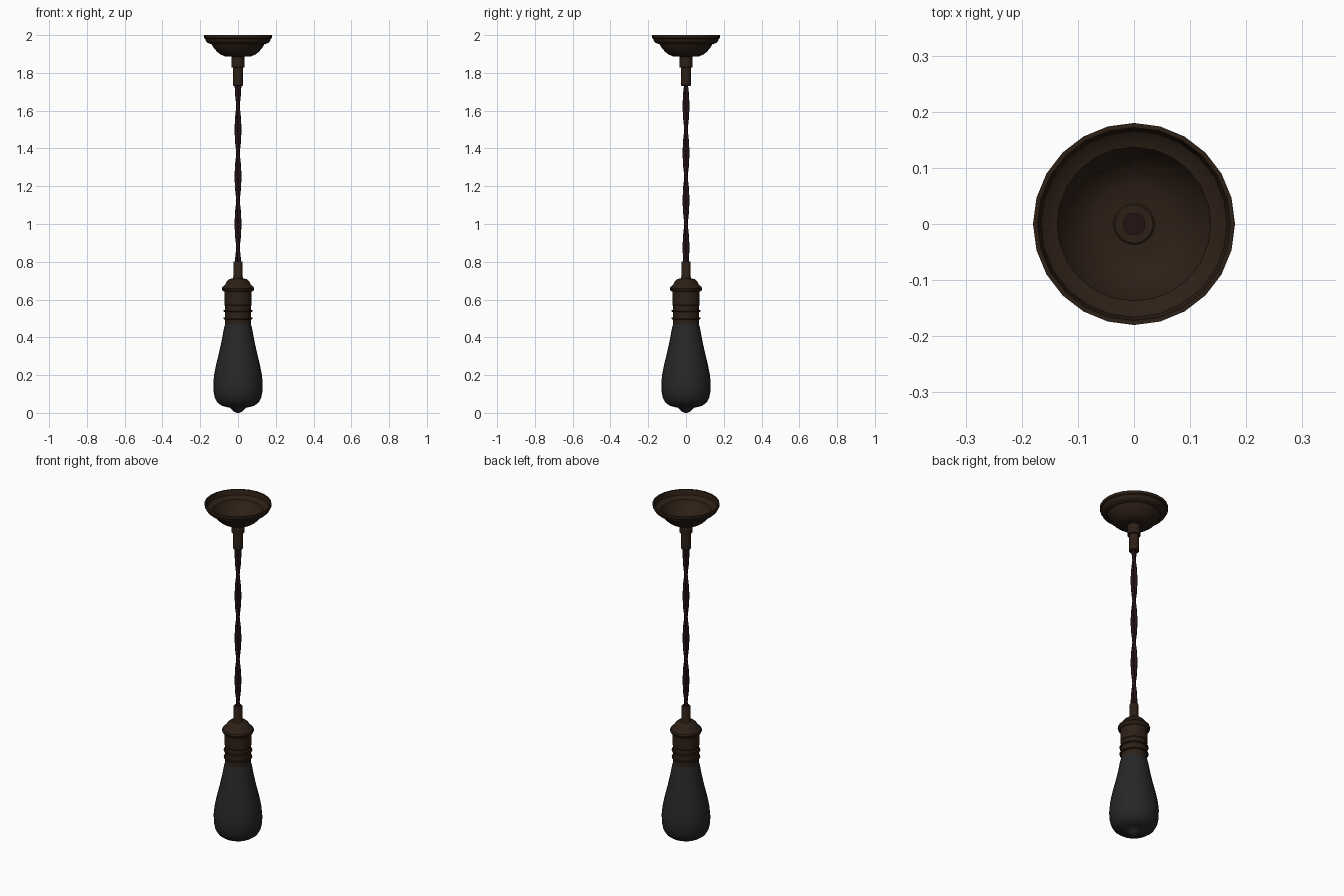
import bpy, math

if "Cube" in bpy.data.objects:
    bpy.data.objects.remove(bpy.data.objects["Cube"])

SIDES = 24


def material(name, rgb):
    m = bpy.data.materials.new(name)
    m.diffuse_color = (*rgb, 1)
    m.use_nodes = True
    m.node_tree.nodes["Principled BSDF"].inputs["Base Color"].default_value = m.diffuse_color
    return m


BRONZE = material("dark_bronze", (0.026, 0.014, 0.008))
FABRIC = material("cord_fabric", (0.018, 0.006, 0.007))
GLASS = material("smoked_glass", (0.02, 0.02, 0.02))


def add_object(name, verts, faces, mat, angle=35):
    mesh = bpy.data.meshes.new(name)
    mesh.from_pydata(verts, [], faces)
    mesh.materials.append(mat)
    ob = bpy.data.objects.new(name, mesh)
    bpy.context.collection.objects.link(ob)
    bpy.ops.object.select_all(action='DESELECT')
    ob.select_set(True)
    bpy.context.view_layer.objects.active = ob
    bpy.ops.object.mode_set(mode='EDIT')
    bpy.ops.mesh.select_all(action='SELECT')
    bpy.ops.mesh.normals_make_consistent(inside=False)
    bpy.ops.object.mode_set(mode='OBJECT')
    bpy.ops.object.shade_smooth_by_angle(angle=math.radians(angle))
    return ob


def lathe(name, profile, mat, closed=False, n=SIDES):
    """Spin (radius, z) points round z; radius 0 makes a pole."""
    verts, rings, faces = [], [], []
    for r, z in profile:
        k = len(verts)
        if r == 0:
            verts.append((0, 0, z))
            rings.append([k] * n)
        else:
            verts += [(r * math.cos(2 * math.pi * i / n), r * math.sin(2 * math.pi * i / n), z)
                      for i in range(n)]
            rings.append(list(range(k, k + n)))
    pairs = list(zip(rings, rings[1:])) + ([(rings[-1], rings[0])] if closed else [])
    for a, b in pairs:
        for i in range(n):
            j = (i + 1) % n
            faces.append(list(dict.fromkeys((a[i], a[j], b[j], b[i]))))
    return add_object(name, verts, faces, mat)


# Ceiling canopy: thin open bowl
lathe("canopy", [(0.18, 2.0), (0.18, 1.985), (0.173, 1.98), (0.17, 1.967), (0.16, 1.958),
                 (0.14, 1.952), (0.13, 1.935), (0.112, 1.913), (0.092, 1.897), (0.07, 1.888),
                 (0.03, 1.888), (0.03, 1.893), (0.07, 1.893), (0.09, 1.902), (0.11, 1.918),
                 (0.127, 1.939), (0.137, 1.957), (0.157, 1.963), (0.166, 1.971),
                 (0.169, 1.984), (0.172, 2.0)], BRONZE, closed=True)

# Cord grip under the canopy
lathe("cord_grip", [(0, 1.895), (0.034, 1.895), (0.038, 1.892), (0.038, 1.888), (0.035, 1.885),
                    (0.035, 1.83), (0.027, 1.828), (0.027, 1.735), (0.024, 1.731), (0, 1.731)], BRONZE)

# Cord end showing inside the canopy
lathe("cord_end", [(0, 1.902), (0.02, 1.902), (0.02, 1.89), (0, 1.89)], FABRIC)


# Two cord strands twisted together
def strand(name, phase, top=1.75, bottom=0.78, steps=62, sides=8, offset=0.009, radius=0.0095):
    verts, faces = [], []
    for s in range(steps + 1):
        z = top + (bottom - top) * s / steps
        a = phase + (1.5 - z) * 2 * math.pi / 0.5
        for i in range(sides):
            t = 2 * math.pi * i / sides + a
            verts.append((offset * math.cos(a) + radius * math.cos(t),
                          offset * math.sin(a) + radius * math.sin(t), z))
    for s in range(steps):
        for i in range(sides):
            j = (i + 1) % sides
            k = s * sides
            faces.append((k + i, k + j, k + sides + j, k + sides + i))
    faces += [tuple(range(sides)), tuple(range(steps * sides, (steps + 1) * sides))]
    add_object(name, verts, faces, FABRIC, 50)


strand("cord_strand_a", 0)
strand("cord_strand_b", math.pi)

# Lamp holder: collar, domed cap with bead, and body
lathe("socket_cap", [(0, 0.802), (0.022, 0.802), (0.024, 0.798), (0.024, 0.725), (0.028, 0.712),
                     (0.046, 0.708), (0.058, 0.697), (0.068, 0.68), (0.075, 0.672), (0.082, 0.668),
                     (0.086, 0.658), (0.082, 0.647), (0.075, 0.642), (0, 0.642)], BRONZE)
lathe("socket_body", [(0, 0.645), (0.072, 0.645), (0.072, 0.572), (0.069, 0.568),
                      (0.069, 0.468), (0.065, 0.464), (0, 0.464)], BRONZE)

# Ridges round the lower socket
for i, z in enumerate((0.54, 0.5)):
    ring = [(0.071 + 0.006 * math.cos(k * math.pi / 4), z + 0.006 * math.sin(k * math.pi / 4))
            for k in range(8)]
    lathe(f"socket_ridge_{i + 1}", ring, BRONZE, closed=True)

# Teardrop bulb with small sealed tip
lathe("bulb", [(0, 0.468), (0.069, 0.468), (0.075, 0.445), (0.085, 0.39), (0.099, 0.325),
               (0.115, 0.26), (0.126, 0.205), (0.131, 0.155), (0.13, 0.115), (0.123, 0.08),
               (0.109, 0.055), (0.088, 0.039), (0.062, 0.031), (0.042, 0.027), (0.033, 0.018),
               (0.02, 0.006), (0.009, 0.001), (0, 0)], GLASS)
